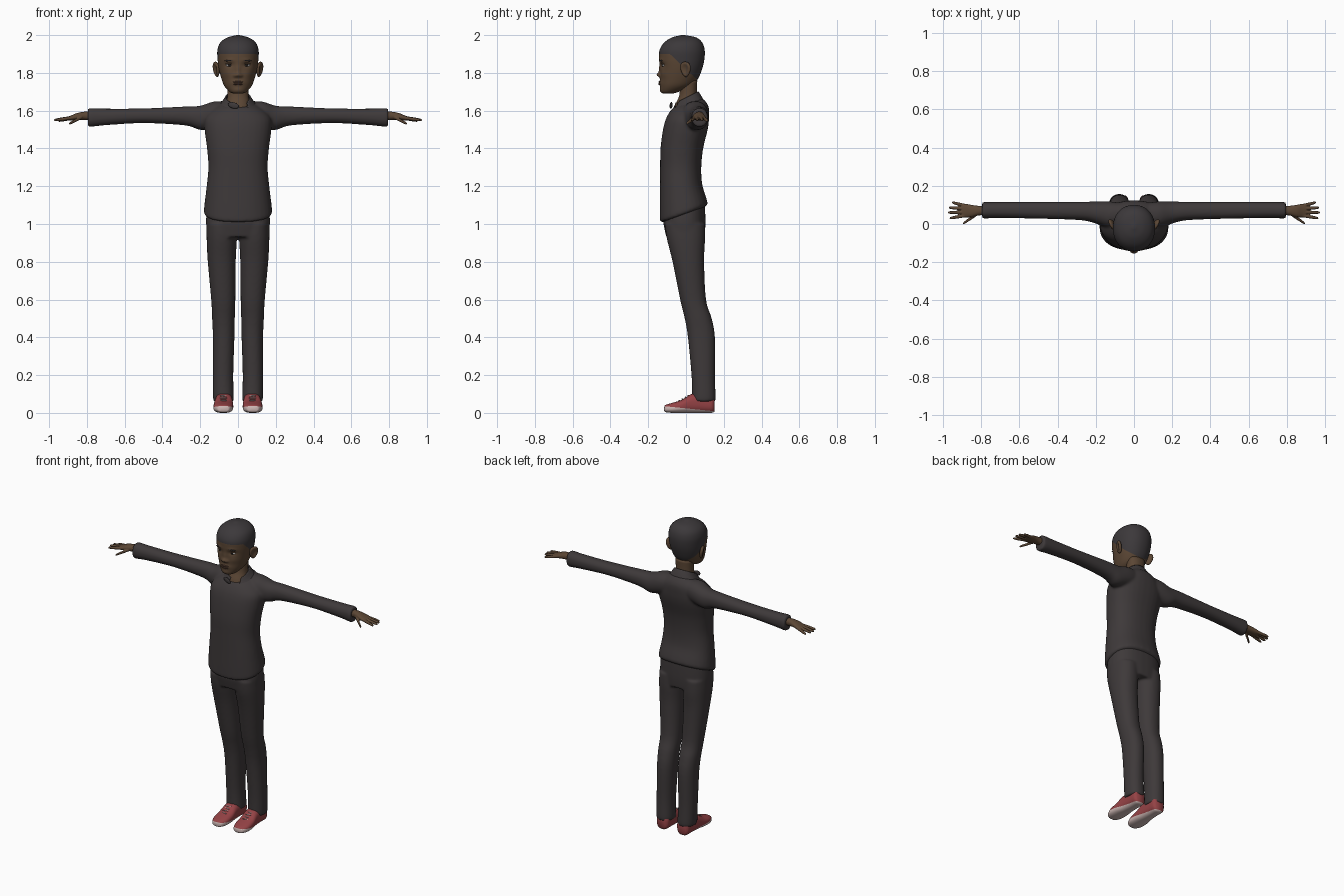
import bpy, bmesh, math
from mathutils import Vector, Matrix
from mathutils.bvhtree import BVHTree

if "Cube" in bpy.data.objects:
    bpy.data.objects.remove(bpy.data.objects["Cube"])


def material(name, *rgb):
    m = bpy.data.materials.new(name)
    m.use_nodes = True
    m.diffuse_color = (*rgb, 1)
    shader = m.node_tree.nodes["Principled BSDF"]
    shader.inputs["Base Color"].default_value = (*rgb, 1)
    shader.inputs["Roughness"].default_value = 0.8
    return m


CLOTH = material("charcoal cloth", 0.048, 0.041, 0.042)
HAIR = material("black hair", 0.045, 0.040, 0.043)
SKIN = material("brown skin", 0.105, 0.062, 0.035)
LIP = material("dark lips", 0.085, 0.043, 0.03)
WHITE = material("eye white", 0.55, 0.55, 0.55)
IRIS = material("dark iris", 0.012, 0.009, 0.008)
RED = material("shoe red", 0.30, 0.055, 0.06)
SOLE = material("pale sole", 0.62, 0.48, 0.46)


def upright(t, a, b):
    return (a, b, t)


def sideways(side):
    return lambda t, a, b: (side * t, b, a)


def mirrored(side):
    return lambda t, a, b: (side * a, b, t)


def spline(keys, steps):
    """Smooth curve through all key rows."""
    rows = [Vector(k) for k in keys]
    ext = [2 * rows[0] - rows[1]] + rows + [2 * rows[-1] - rows[-2]]
    for a, b, c, d in zip(ext, ext[1:], ext[2:], ext[3:]):
        for i in range(steps):
            u = i / steps
            yield b + (c - a) * (u / 2) + (2 * a - 5 * b + 4 * c - d) * (u * u / 2) \
                + (3 * b - a - 3 * c + d) * (u ** 3 / 2)
    yield rows[-1]


def loft(bm, keys, place=upright, seg=32, steps=5, power=2.2, caps=True):
    """Key row: position, centre, half width, near edge, far edge, tilt."""
    keys = [tuple(k) + (0,) * (6 - len(k)) for k in keys]
    rings = []
    for t, mid, half, near, far, tilt in spline(keys, steps):
        ring = []
        for i in range(seg):
            ang = math.tau * (i + 0.5) / seg
            c, s = math.cos(ang), math.sin(ang)
            a = math.copysign(abs(c) ** (2 / power), c) * half
            b = math.copysign(abs(s) ** (2 / power), s) * (far - near) / 2
            ring.append(bm.verts.new(place(t + tilt * b, mid + a, (near + far) / 2 + b)))
        rings.append(ring)
    for lo, hi in zip(rings, rings[1:]):
        for i in range(seg):
            j = (i + 1) % seg
            bm.faces.new((lo[i], lo[j], hi[j], hi[i]))
    if caps:
        bm.faces.new(rings[0])
        bm.faces.new(rings[-1])


def finish(name, bm, *mats):
    bmesh.ops.recalc_face_normals(bm, faces=bm.faces)
    for f in bm.faces:
        f.smooth = True
    mesh = bpy.data.meshes.new(name)
    bm.to_mesh(mesh)
    bm.free()
    for m in mats:
        mesh.materials.append(m)
    ob = bpy.data.objects.new(name, mesh)
    bpy.context.collection.objects.link(ob)
    return ob


def fuse(ob, voxel, rounds):
    """Weld overlapping lofts into one soft skin."""
    r = ob.modifiers.new("Weld", "REMESH")
    r.mode, r.voxel_size, r.use_smooth_shade = "VOXEL", voxel, True
    s = ob.modifiers.new("Soften", "SMOOTH")
    s.factor, s.iterations = 0.5, rounds


def mirror(ob):
    ob.modifiers.new("Mirror", "MIRROR")


def ellipsoid(name, at, size, mat, turn=0, roll=0):
    bm = bmesh.new()
    m = Matrix.Translation(at) @ Matrix.Rotation(turn, 4, "Z") @ Matrix.Rotation(roll, 4, "Y")
    bmesh.ops.create_uvsphere(bm, u_segments=24, v_segments=14, radius=1,
                              matrix=m @ Matrix.Diagonal((*size, 1)))
    return finish(name, bm, mat)


# Pullover: torso and both sleeves welded together
bm = bmesh.new()
loft(bm, [(1.05, 0, .165, -.122, .100, .36), (1.06, 0, .180, -.137, .114, .36),
          (1.10, 0, .178, -.139, .108, .30), (1.20, 0, .166, -.138, .086, .10),
          (1.30, 0, .157, -.137, .081), (1.40, 0, .164, -.135, .091),
          (1.50, 0, .177, -.122, .115), (1.56, 0, .175, -.105, .122),
          (1.61, 0, .135, -.082, .120, .1), (1.64, 0, .088, -.067, .092, .3)], power=2.3)
for side in (1, -1):
    loft(bm, [(.06, 1.59, .060, 0, .11), (.13, 1.578, .070, -.02, .118),
              (.20, 1.562, .064, .002, .118), (.28, 1.572, .050, .02, .116),
              (.50, 1.573, .039, .028, .115), (.70, 1.567, .044, .031, .115),
              (.78, 1.564, .050, .029, .115), (.795, 1.564, .048, .031, .113)], sideways(side))
fuse(finish("pullover", bm, CLOTH), .008, 5)

# Trousers: hips and two legs welded together
bm = bmesh.new()
loft(bm, [(.93, 0, .163, -.105, .099), (1.0, 0, .169, -.119, .103),
          (1.06, 0, .167, -.117, .101, .3), (1.09, 0, .16, -.11, .097, .3)], power=2.4)
for side in (1, -1):
    loft(bm, [(.06, .076, .050, .036, .152), (.08, .077, .055, .033, .157),
              (.20, .079, .054, .029, .153), (.40, .076, .057, .010, .153),
              (.50, .077, .060, -.007, .136), (.60, .078, .064, -.031, .106),
              (.80, .086, .074, -.071, .096), (.92, .086, .080, -.101, .101),
              (1.0, .085, .080, -.112, .1)], mirrored(side))
fuse(finish("trousers", bm, CLOTH), .008, 4)

# Stand collar, open a little at the front, with a folded flap
bm = bmesh.new()
loft(bm, [(1.615, 0, .112, -.083, .100, .25), (1.645, 0, .084, -.068, .083, .4),
          (1.672, 0, .066, -.056, .066, .5)], seg=48, caps=False)
bmesh.ops.delete(bm, context="FACES", geom=[
    f for f in bm.faces if -.015 < f.calc_center_median().x < .05 and f.calc_center_median().y < 0])
collar = finish("collar", bm, CLOTH)
collar.modifiers.new("Thickness", "SOLIDIFY").thickness = .008
ellipsoid("collar_flap", (-.024, -.079, 1.628), (.03, .006, .016), CLOTH, -.2, .25)

# Neck
bm = bmesh.new()
loft(bm, [(1.58, 0, .085, -.072, .085), (1.63, 0, .066, -.058, .068),
          (1.68, 0, .056, -.036, .058), (1.76, 0, .058, -.03, .06)])
finish("neck", bm, SKIN)

# Head, with facial relief pushed out of the front
bm = bmesh.new()
loft(bm, [(1.69, 0, .022, -.12, -.07), (1.70, 0, .045, -.132, -.035), (1.73, 0, .072, -.137, .03),
          (1.77, 0, .088, -.137, .064), (1.82, 0, .101, -.137, .085), (1.87, 0, .108, -.142, .097),
          (1.92, 0, .109, -.140, .099), (1.96, 0, .094, -.116, .086), (1.987, 0, .057, -.075, .055),
          (2.0, 0, .008, -.025, -.005)], seg=96, steps=9, power=2.15)
RELIEF = {"bridge": (0, 1.815, .011, .024, .008), "tip": (0, 1.79, .014, .012, .017),
          "nostril": (.016, 1.785, .009, .008, .009), "socket": (.046, 1.842, .022, .013, -.008),
          "brow": (.046, 1.868, .026, .01, .003), "lips": (0, 1.747, .03, .012, .006),
          "chin": (0, 1.708, .025, .014, .004), "cheek": (.055, 1.795, .025, .02, .004)}
for v in bm.verts:
    if v.co.y < -.03:
        x, z = abs(v.co.x), v.co.z
        v.co.y -= sum(h * math.exp(-((x - cx) / w) ** 2 - ((z - cz) / t) ** 2)
                      for cx, cz, w, t, h in RELIEF.values())
# Hairline: level over the brow, then sloping down to the nape
BROW, FRONT, SLOPE = 1.9, -.085, .95
for normal in ((0, 0, 1), (0, SLOPE, 1)):
    bmesh.ops.bisect_plane(bm, geom=bm.verts[:] + bm.edges[:] + bm.faces[:],
                           plane_co=(0, FRONT, BROW), plane_no=normal)
for f in bm.faces:
    c = f.calc_center_median()
    f.material_index = int(c.z > BROW - max(0, SLOPE * (c.y - FRONT)))
surface = BVHTree.FromBMesh(bm)
finish("head", bm, SKIN, HAIR)


def on_face(x, z, out=0):
    hit = surface.ray_cast(Vector((x, -1, z)), Vector((0, 1, 0)))[0]
    return (x, hit.y - out, z)


# Eyes, brows, lips and ears
for name, x, z, out, size, mat, roll in (
        ("eye", .046, 1.841, -.004, (.018, .008, .0085), WHITE, -.1),
        ("iris", .045, 1.841, .002, (.0075, .004, .0078), IRIS, 0),
        ("upper_eyelid", .046, 1.849, -.001, (.021, .006, .0035), SKIN, .08),
        ("eyebrow", .047, 1.866, -.002, (.025, .004, .0038), HAIR, .1)):
    mirror(ellipsoid(name, on_face(x, z, out), size, mat, .3, roll))
ellipsoid("upper_lip", on_face(0, 1.752, -.004), (.026, .008, .005), LIP)
ellipsoid("lower_lip", on_face(0, 1.741, -.004), (.023, .009, .006), LIP)
ear = ellipsoid("ear", (0, 0, 0), (.014, .029, .041), SKIN)
for v in ear.data.vertices:
    hollow = max(0, 1 - (v.co.y / .022) ** 2 - (v.co.z / .032) ** 2)
    if v.co.x > 0:
        v.co.x -= .012 * hollow
    v.co.y *= 1 + v.co.z * 6
ear.data.transform(Matrix.Translation((.115, -.002, 1.819)) @ Matrix.Rotation(-.45, 4, "Z")
                   @ Matrix.Rotation(.15, 4, "Y"))
mirror(ear)

# Hands: palm, four fingers and thumb
bm = bmesh.new()
loft(bm, [(.76, 1.57, .023, .046, .096), (.81, 1.573, .022, .045, .095), (.85, 1.569, .019, .036, .1),
          (.88, 1.562, .014, .034, .106), (.90, 1.56, .009, .038, .104)], sideways(1), 24)
DIGITS = {"index": (.88, .045, 1.562, .966, .03, 1.55), "middle": (.88, .062, 1.563, .975, .06, 1.55),
          "ring": (.88, .08, 1.563, .97, .086, 1.55), "little": (.88, .095, 1.56, .953, .113, 1.546),
          "thumb": (.825, .05, 1.566, .895, .002, 1.53)}
for x0, y0, z0, x1, y1, z1 in DIGITS.values():
    rows = []
    for u, r in ((0, .0095), (.5, .0088), (.9, .0068), (1, .002)):
        y = y0 + (y1 - y0) * u
        rows.append((x0 + (x1 - x0) * u, z0 + (z1 - z0) * u, r, y - r, y + r))
    loft(bm, rows, sideways(1), 14)
hand = finish("hand", bm, SKIN)
mirror(hand)
fuse(hand, .003, 3)

# Shoes: red upper over a pale sole and toe guard
bm = bmesh.new()
loft(bm, [(-.116, .078, .015, .012, .03), (-.108, .078, .034, .004, .042), (-.07, .078, .050, 0, .054),
          (-.02, .077, .052, 0, .070), (.03, .075, .047, 0, .10), (.09, .074, .044, 0, .11),
          (.135, .074, .042, 0, .10), (.150, .074, .030, .006, .085)],
     lambda t, a, b: (a, t, b), 40, power=2.6)
bmesh.ops.bisect_plane(bm, geom=bm.verts[:] + bm.edges[:] + bm.faces[:],
                       plane_co=(0, 0, .024), plane_no=(0, .1, 1))
for f in bm.faces:
    c = f.calc_center_median()
    f.material_index = int(c.z + .1 * c.y < .024)
mirror(finish("shoe", bm, RED, SOLE))
for i in range(4):
    y = -.035 + i * .016
    mirror(ellipsoid("shoelace", (.077, y, .066 + i * .0085), (.02, .003, .003), SOLE, .25 * (-1) ** i))
